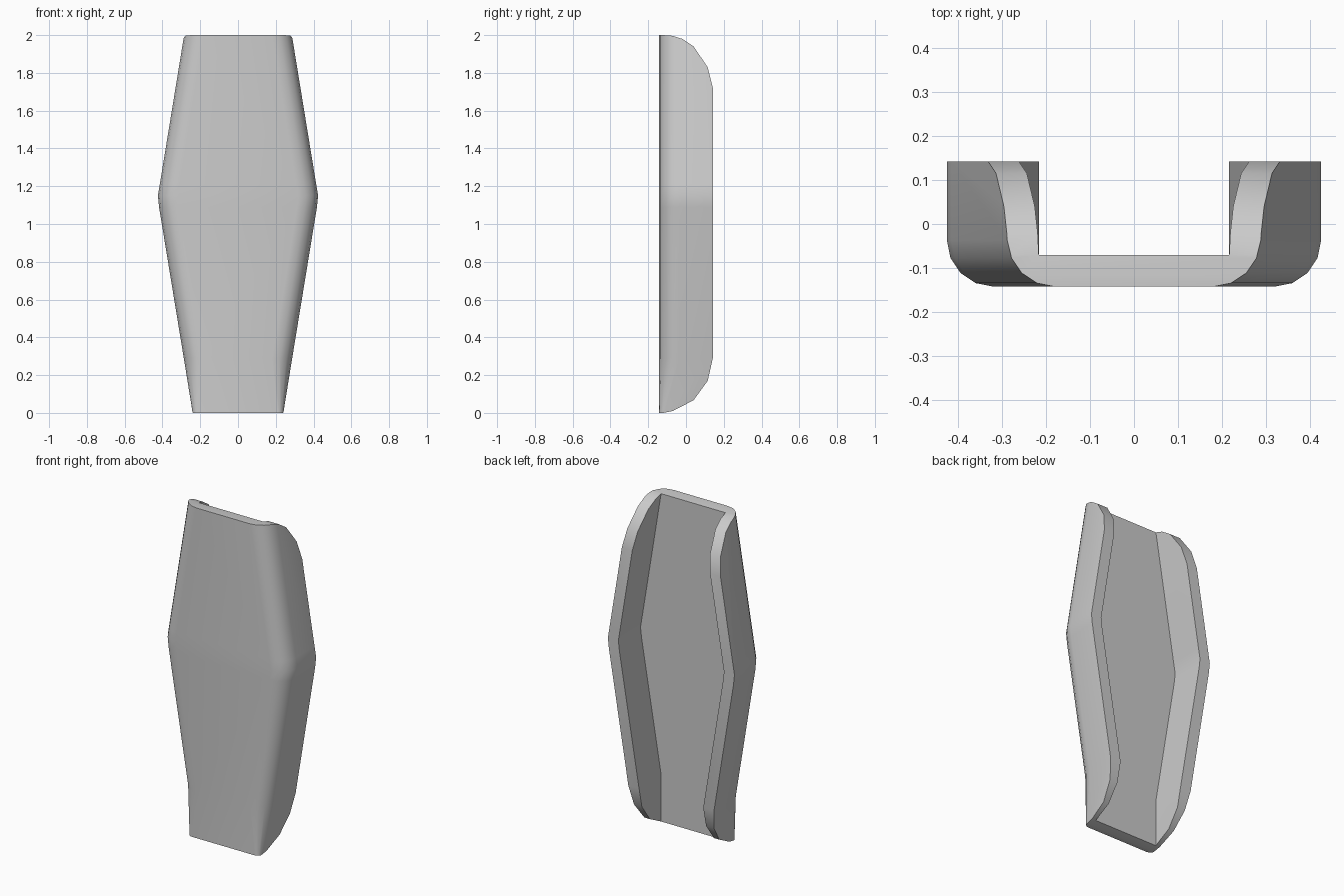
import bpy, bmesh, math

cube = bpy.data.objects.get("Cube")
if cube:
    bpy.data.objects.remove(cube, do_unlink=True)

grey = bpy.data.materials.new("plain grey")
grey.use_nodes = True
colour = (0.6, 0.6, 0.6, 1)
grey.diffuse_color = colour
grey.node_tree.nodes["Principled BSDF"].inputs["Base Color"].default_value = colour

FRONT, FLOOR, BACK = -0.142, -0.07, 0.142


def loft(name, rings):
    """Skin a list of closed rings and cap both ends."""
    bm = bmesh.new()
    loops = [[bm.verts.new(p) for p in ring] for ring in rings]
    n = len(loops[0])
    for a, b in zip(loops, loops[1:]):
        for i in range(n):
            j = (i + 1) % n
            bm.faces.new((a[i], a[j], b[j], b[i]))
    bm.faces.new(loops[0][::-1])
    bm.faces.new(loops[-1])
    bmesh.ops.recalc_face_normals(bm, faces=bm.faces)
    mesh = bpy.data.meshes.new(name)
    bm.to_mesh(mesh)
    bm.free()
    mesh.materials.append(grey)
    obj = bpy.data.objects.new(name, mesh)
    bpy.context.collection.objects.link(obj)
    return obj


def section(z, outer, inner, fillet):
    """U-shaped channel section with rounded front corners."""
    half = []
    for k in range(5):
        a = math.radians(90 * k / 4)
        half.append((outer - fillet * (1 - math.sin(a)),
                     FRONT + fillet * (1 - math.cos(a))))
    half += [(outer, BACK), (inner, BACK), (inner, FLOOR)]
    mirrored = [(-x, y) for x, y in reversed(half)]
    return [(x, y, z) for x, y in half + mirrored]


# Tapered channel: height, outer half width, inner half width, corner radius
stations = [
    (-0.05, 0.232, 0.215, 0.017),
    (0.29, 0.287, 0.215, 0.105),
    (1.09, 0.418, 0.347, 0.105),
    (1.15, 0.424, 0.354, 0.105),
    (1.21, 0.414, 0.344, 0.105),
    (2.05, 0.277, 0.207, 0.105),
]
shell = loft("curved_shell", [section(*s) for s in stations])

# Side outline that rounds off the ends of both walls
outline = [(-0.2, 0), (-0.12, 0), (-0.07, 0.01), (0.04, 0.067), (0.115, 0.17),
           (BACK, 0.29), (0.2, 0.6), (0.2, 1.4), (BACK, 1.72), (0.115, 1.83),
           (0.04, 1.94), (-0.02, 1.98), (-0.07, 1.996), (-0.12, 2), (-0.2, 2)]
cutter = loft("end_rounding_cutter",
              [[(x, y, z) for y, z in outline] for x in (-0.6, 0.6)])
cutter.hide_render = True

trim = shell.modifiers.new("round ends", "BOOLEAN")
trim.operation = "INTERSECT"
trim.solver = "EXACT"
trim.object = cutter
bpy.ops.object.select_all(action="DESELECT")
bpy.context.view_layer.objects.active = shell
shell.select_set(True)
bpy.ops.object.modifier_apply(modifier=trim.name)
bpy.data.objects.remove(cutter, do_unlink=True)
bpy.ops.object.shade_smooth_by_angle(angle=math.radians(35))
